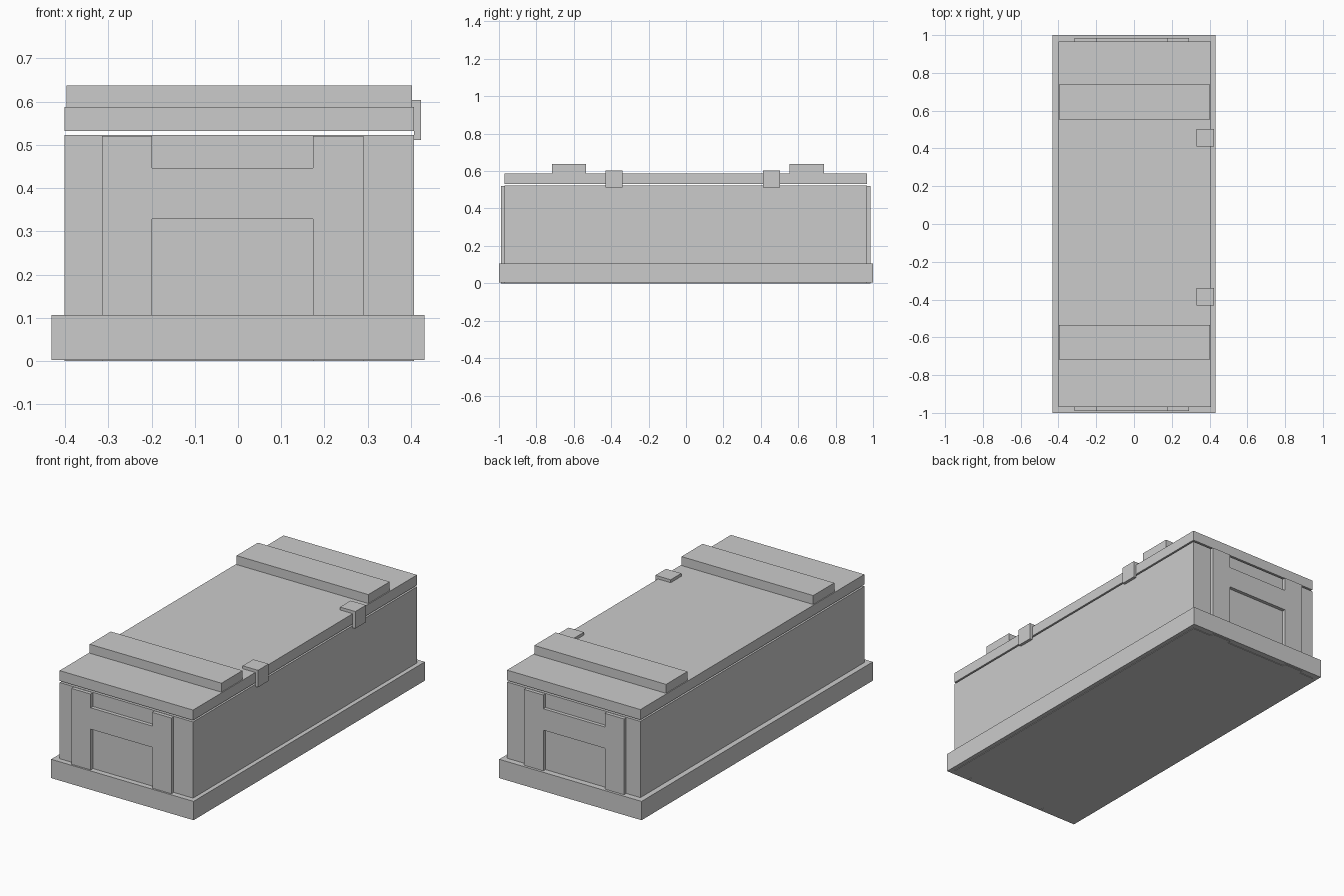
import bpy, bmesh

if "Cube" in bpy.data.objects:
    bpy.data.objects.remove(bpy.data.objects["Cube"])


def extrude_profile(name, points, direction):
    """Solid made from a flat outline pushed along a direction."""
    bm = bmesh.new()
    face = bm.faces.new([bm.verts.new(p) for p in points])
    result = bmesh.ops.extrude_face_region(bm, geom=[face])
    moved = [g for g in result["geom"] if isinstance(g, bmesh.types.BMVert)]
    bmesh.ops.translate(bm, verts=moved, vec=direction)
    bmesh.ops.recalc_face_normals(bm, faces=bm.faces)
    mesh = bpy.data.meshes.new(name)
    bm.to_mesh(mesh)
    bm.free()
    obj = bpy.data.objects.new(name, mesh)
    bpy.context.collection.objects.link(obj)
    return obj


def box(name, x, y, z):
    """Box from (low, high) ranges on each axis."""
    outline = [(x[0], y[0], z[0]), (x[1], y[0], z[0]),
               (x[1], y[1], z[0]), (x[0], y[1], z[0])]
    return extrude_profile(name, outline, (0, 0, z[1] - z[0]))


# Base skirt, crate body and separate lid
box("base_skirt", (-0.431, 0.431), (-1.0, 1.0), (0.003, 0.106))
box("crate_body", (-0.401, 0.407), (-0.97, 0.967), (0.0, 0.523))
box("lid", (-0.401, 0.407), (-0.97, 0.967), (0.532, 0.588))

# Raised battens across the lid
for side, y in (("front", (-0.717, -0.535)), ("back", (0.553, 0.738))):
    box(f"lid_batten_{side}", (-0.396, 0.402), y, (0.588, 0.637))

# H-shaped end panels
XL, XLI, XRI, XR = -0.315, -0.199, 0.174, 0.29
Z0, Z1, Z2, Z3 = 0.0, 0.329, 0.446, 0.521
h_outline = [(XL, Z0), (XLI, Z0), (XLI, Z1), (XRI, Z1), (XRI, Z0), (XR, Z0),
             (XR, Z3), (XRI, Z3), (XRI, Z2), (XLI, Z2), (XLI, Z3), (XL, Z3)]
for side, y, depth in (("front", -0.97, -0.02), ("back", 0.967, 0.019)):
    extrude_profile(f"end_panel_{side}", [(x, y, z) for x, z in h_outline],
                    (0, depth, 0))

# L-shaped latches hooked over the right edge of the lid
latch_outline = [(0.33, 0.588), (0.407, 0.588), (0.407, 0.511),
                 (0.423, 0.511), (0.423, 0.604), (0.33, 0.604)]
for side, y in (("front", -0.431), ("back", 0.411)):
    extrude_profile(f"latch_{side}", [(x, y, z) for x, z in latch_outline],
                    (0, 0.092, 0))
